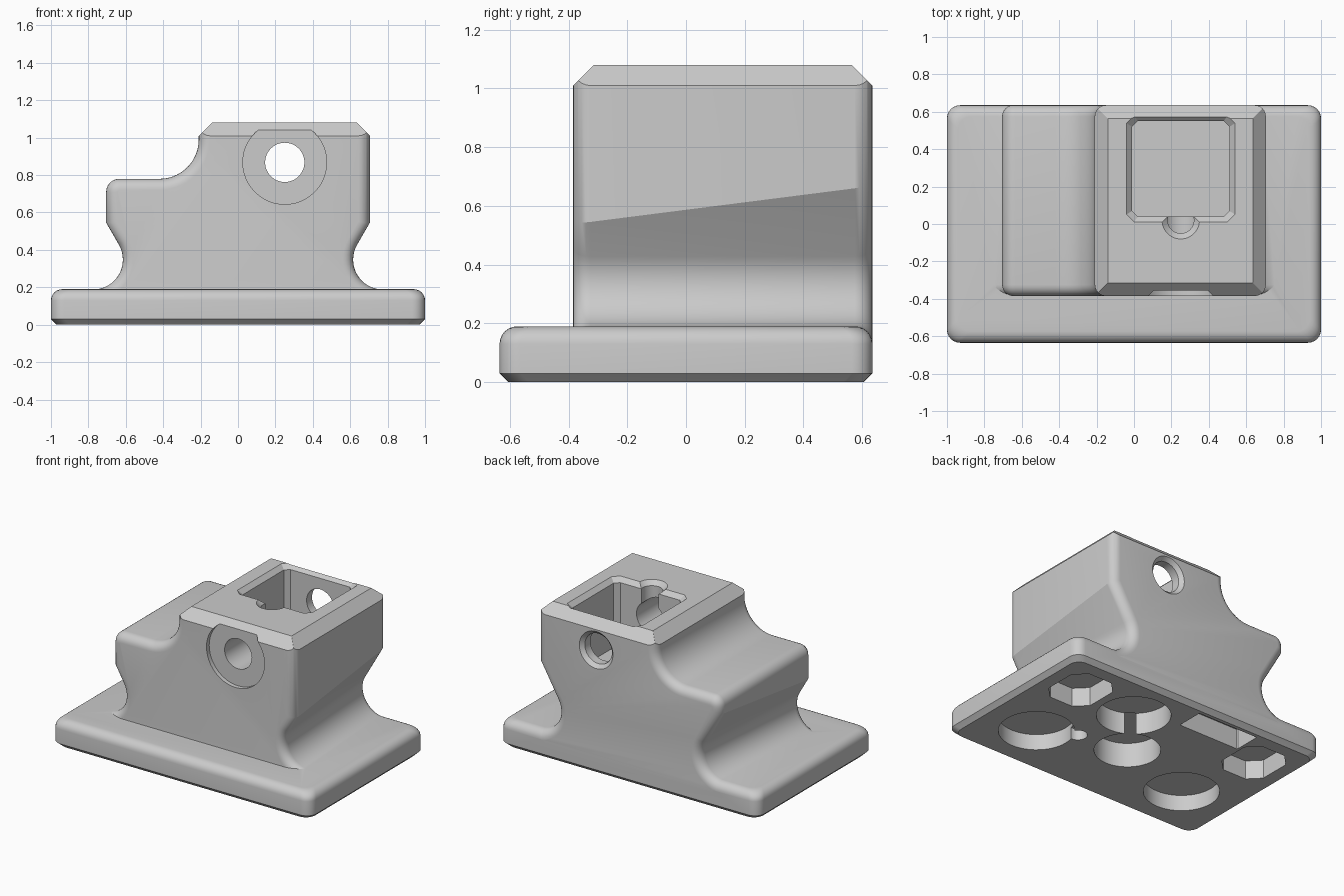
import bpy, bmesh
from math import sin, cos, pi, radians
from mathutils import Vector

old = bpy.data.objects.get("Cube")
if old:
    bpy.data.objects.remove(old)

grey = bpy.data.materials.new("plain grey")
grey.use_nodes = True
grey.diffuse_color = (0.6, 0.6, 0.6, 1)
grey.node_tree.nodes["Principled BSDF"].inputs["Base Color"].default_value = (0.6, 0.6, 0.6, 1)


def loft(name, rings):
    """Closed solid skinned through rings that have equal point counts."""
    bm = bmesh.new()
    loops = [[bm.verts.new(p) for p in ring] for ring in rings]
    n = len(loops[0])
    for a, b in zip(loops, loops[1:]):
        for i in range(n):
            j = (i + 1) % n
            bm.faces.new((a[i], a[j], b[j], b[i]))
    bm.faces.new(loops[0])
    bm.faces.new(loops[-1])
    bmesh.ops.recalc_face_normals(bm, faces=bm.faces)
    mesh = bpy.data.meshes.new(name)
    bm.to_mesh(mesh)
    bm.free()
    mesh.materials.append(grey)
    ob = bpy.data.objects.new(name, mesh)
    bpy.context.collection.objects.link(ob)
    return ob


def combine(target, other, operation):
    """Apply a boolean and discard the helper."""
    bpy.context.view_layer.objects.active = target
    mod = target.modifiers.new("boolean", 'BOOLEAN')
    mod.operation, mod.solver, mod.object = operation, 'EXACT', other
    bpy.ops.object.modifier_apply(modifier=mod.name)
    bpy.data.objects.remove(other)


def arc(cx, cz, r, start, end, n):
    angles = [radians(start + (end - start) * i / n) for i in range(n + 1)]
    return [(cx + r * cos(a), cz + r * sin(a)) for a in angles]


def rect(cx, cy, hx, hy, r, z, n=1):
    """Rectangle ring with rounded corners, or cut ones when n is 1."""
    pts = []
    for k, (sx, sy) in enumerate(((1, 1), (-1, 1), (-1, -1), (1, -1))):
        pts += arc(cx + sx * (hx - r), cy + sy * (hy - r), r, 90 * k, 90 * k + 90, n)
    return [(x, y, z) for x, y in pts]


def disc(cx, cy, r, z, n=48):
    return [(x, y, z) for x, y in arc(cx, cy, r, 0, 360, n)[:-1]]


def upright_disc(cx, cz, r, y, n=48):
    return [(x, y, z) for x, z in arc(cx, cz, r, 0, 360, n)[:-1]]


# Base plate with a chamfered foot and a rounded top edge
R = 0.06
steps = [(0, 0.03), (0.03, 0)]
steps += [(R * (1 - cos(a)), 0.13 + R * sin(a)) for a in (pi / 12 * i for i in range(7))]
steps[0] = (0.03, 0)
steps[1] = (0, 0.03)
base = loft("stepped_block",
            [rect(0, 0, 1 - d, 0.635 - d, R + 0.01, z, 6) for d, z in steps])


# Body: waisted profile with a shoulder, its waist deepening toward the back
def waist(s):
    flare = arc(-0.78 + s, 0.348, 0.16, -90, 30, 16)
    return [(-0.78 + s, 0.05)] + flare + [(-0.705, 0.538 + 1.73 * s)]


def profile(s):
    left = waist(s)
    shoulder = arc(-0.635, 0.71, 0.07, 180, 90, 7) + arc(-0.42, 0.99, 0.21, -90, 0, 14)
    right = [(-x, z) for x, z in reversed(left)]
    return left + shoulder + [(-0.21, 1.2), (0.705, 1.2)] + right


def inset(pts, d):
    out = []
    for i, p in enumerate(pts):
        a, p, b = Vector(pts[i - 1]), Vector(p), Vector(pts[(i + 1) % len(pts)])
        t1, t2 = (p - a).normalized(), (b - p).normalized()
        n = Vector((t1.y + t2.y, -t1.x - t2.x)).normalized()
        k = d / max(0.6, n.dot(Vector((t1.y, -t1.x))))
        out.append(p + n * k)
    return out


front, back = -0.385, 0.635
rounding = [(R * (1 - cos(a)), R * (1 - sin(a))) for a in (pi / 12 * i for i in range(7))]
sections = [(front + dy, d) for dy, d in rounding]
sections += [(back - dy, d) for dy, d in reversed(rounding)]
rings = []
for y, d in sections:
    s = 0.075 * (y - front) / (back - front)
    rings.append([(x, y, z) for x, z in inset(profile(s), d)])
body = loft("body", rings)

# Chamfered top of the tower
trim = loft("top_trim", [
    rect(0, 0, 2, 2, 0.01, -0.5), rect(0, 0, 2, 2, 0.01, 1.01),
    rect(0.2475, 0.125, 0.4575, 0.51, 0.001, 1.01),
    rect(0.2475, 0.125, 0.3875, 0.44, 0.001, 1.08)])
combine(body, trim, 'INTERSECT')
combine(base, body, 'UNION')

cutters = []
# Square socket with a flared mouth, and the round notch in its front wall
cx, cy = 0.25, 0.295
cutters.append(loft("socket", [
    rect(cx, cy, 0.26, 0.255, 0.03, 0.6), rect(cx, cy, 0.26, 0.255, 0.03, 1.05),
    rect(cx, cy, 0.3, 0.295, 0.045, 1.09)]))
cutters.append(loft("notch", [
    disc(cx, 0.02, 0.07, 0.87), disc(cx, 0.02, 0.07, 1.05), disc(cx, 0.02, 0.11, 1.09)]))

# Cross hole, its front counterbore and the eased lip at the back
hz = 0.868
cutters.append(loft("cross_hole", [
    upright_disc(cx, hz, 0.105, -0.5), upright_disc(cx, hz, 0.105, 0.61),
    upright_disc(cx, hz, 0.135, 0.64)]))
cutters.append(loft("counterbore", [
    upright_disc(cx, hz, 0.224, -0.5), upright_disc(cx, hz, 0.224, -0.355)]))

# Underside recesses
for x, y, r, depth in ((0.595, -0.245, 0.24, 0.11), (-0.595, -0.245, 0.24, 0.11),
                       (0.25, 0.295, 0.235, 0.15), (0, -0.065, 0.21, 0.17)):
    cutters.append(loft("round_recess", [disc(x, y, r, -0.1), disc(x, y, r, depth)]))
cutters.append(loft("finger_notch", [disc(0.36, -0.12, 0.06, -0.1), disc(0.36, -0.12, 0.06, 0.08)]))
for side in (1, -1):
    cutters.append(loft("corner_recess", [
        rect(side * 0.71, 0.325, 0.17, 0.19, 0.08, z) for z in (-0.1, 0.13)]))
cutters.append(loft("slot_recess", [
    rect(-0.285, 0.485, 0.235, 0.095, 0.005, z) for z in (-0.1, 0.14)]))

for c in cutters:
    c.hide_render = True
    combine(base, c, 'DIFFERENCE')

# One material, smooth rounds with crisp edges
base.data.materials.clear()
base.data.materials.append(grey)
for o in bpy.context.selected_objects:
    o.select_set(False)
base.select_set(True)
bpy.context.view_layer.objects.active = base
bpy.ops.object.shade_smooth_by_angle(angle=radians(28))
